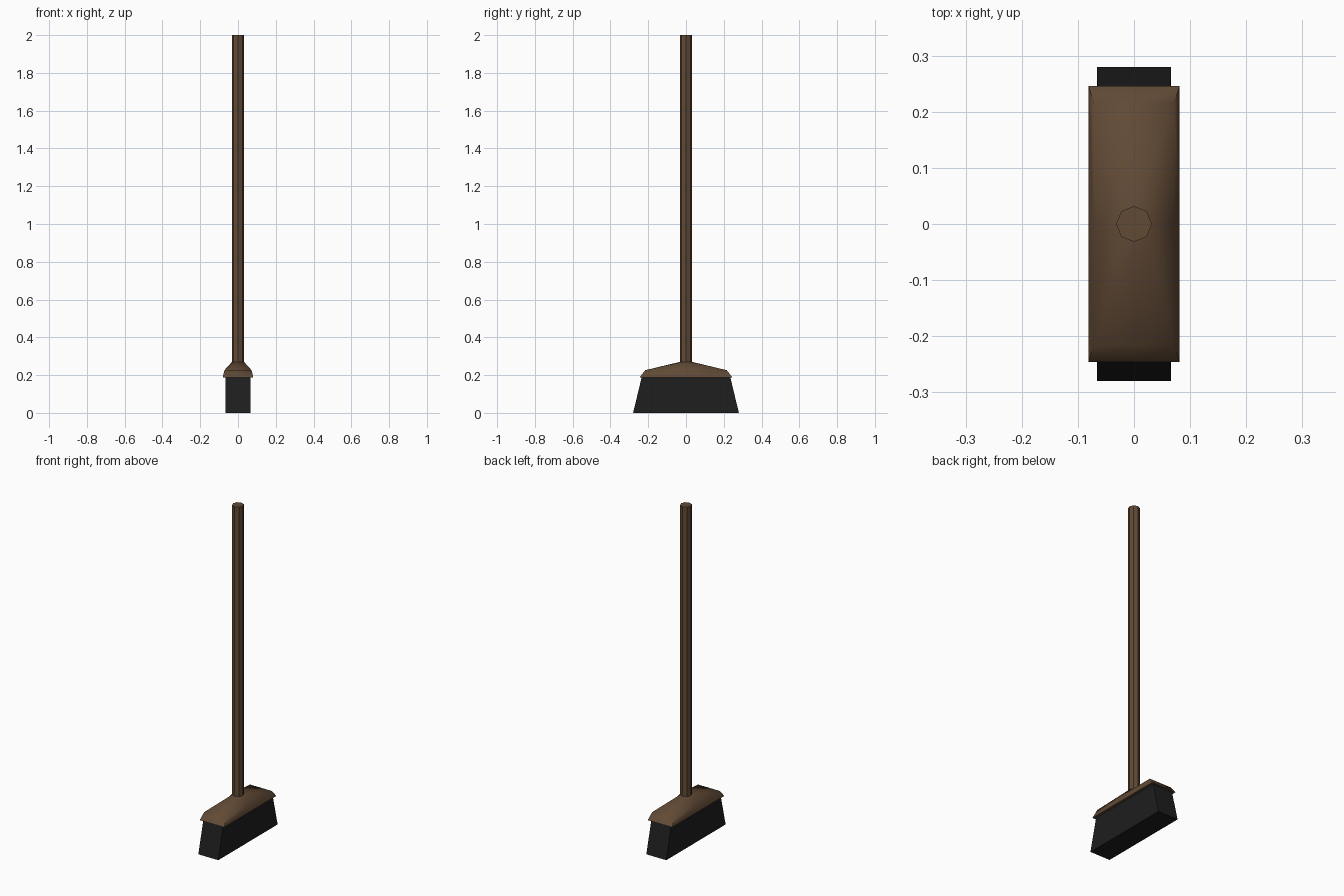
import bpy, bmesh, math

if "Cube" in bpy.data.objects:
    bpy.data.objects.remove(bpy.data.objects["Cube"])


def material(name, rgb):
    m = bpy.data.materials.new(name)
    m.diffuse_color = (*rgb, 1)
    m.use_nodes = True
    m.node_tree.nodes["Principled BSDF"].inputs["Base Color"].default_value = m.diffuse_color
    return m


def octagon(r, z):
    return [(r * math.cos(i * math.pi / 4), r * math.sin(i * math.pi / 4), z) for i in range(8)]


def rectangle(x, y, z, mid=True):
    # eight points: corners on the diagonals, midpoints on the axes
    pts = [(1, 0), (1, 1), (0, 1), (-1, 1), (-1, 0), (-1, -1), (0, -1), (1, -1)]
    return [(a * x, b * y, z) for a, b in pts if mid or a * b]


def loft(name, rings, mat, angle):
    bm = bmesh.new()
    loops = [[bm.verts.new(p) for p in ring] for ring in rings]
    n = len(rings[0])
    for lo, hi in zip(loops, loops[1:]):
        for i in range(n):
            j = (i + 1) % n
            bm.faces.new((lo[i], lo[j], hi[j], hi[i]))
    bm.faces.new(loops[0][::-1])
    bm.faces.new(loops[-1])
    bmesh.ops.recalc_face_normals(bm, faces=bm.faces)
    mesh = bpy.data.meshes.new(name)
    bm.to_mesh(mesh)
    bm.free()
    mesh.materials.append(mat)
    ob = bpy.data.objects.new(name, mesh)
    bpy.context.collection.objects.link(ob)
    bpy.ops.object.select_all(action='DESELECT')
    ob.select_set(True)
    bpy.context.view_layer.objects.active = ob
    bpy.ops.object.shade_smooth_by_angle(angle=math.radians(angle))
    return ob


wood = material("brown_wood", (0.12, 0.068, 0.036))
black = material("black_bristle", (0.013, 0.013, 0.013))

# Octagonal pole
loft("handle", [octagon(0.032, 0.27), octagon(0.032, 2.0)], wood, 30)

# Sloped block flowing from the rectangle up to the pole
loft("broom_head", [rectangle(0.081, 0.246, 0.187), rectangle(0.072, 0.216, 0.226),
                    octagon(0.032, 0.27)], wood, 46)

# Flared bristle block
loft("bristles", [rectangle(0.066, 0.28, 0, False), rectangle(0.065, 0.235, 0.187, False)], black, 30)
